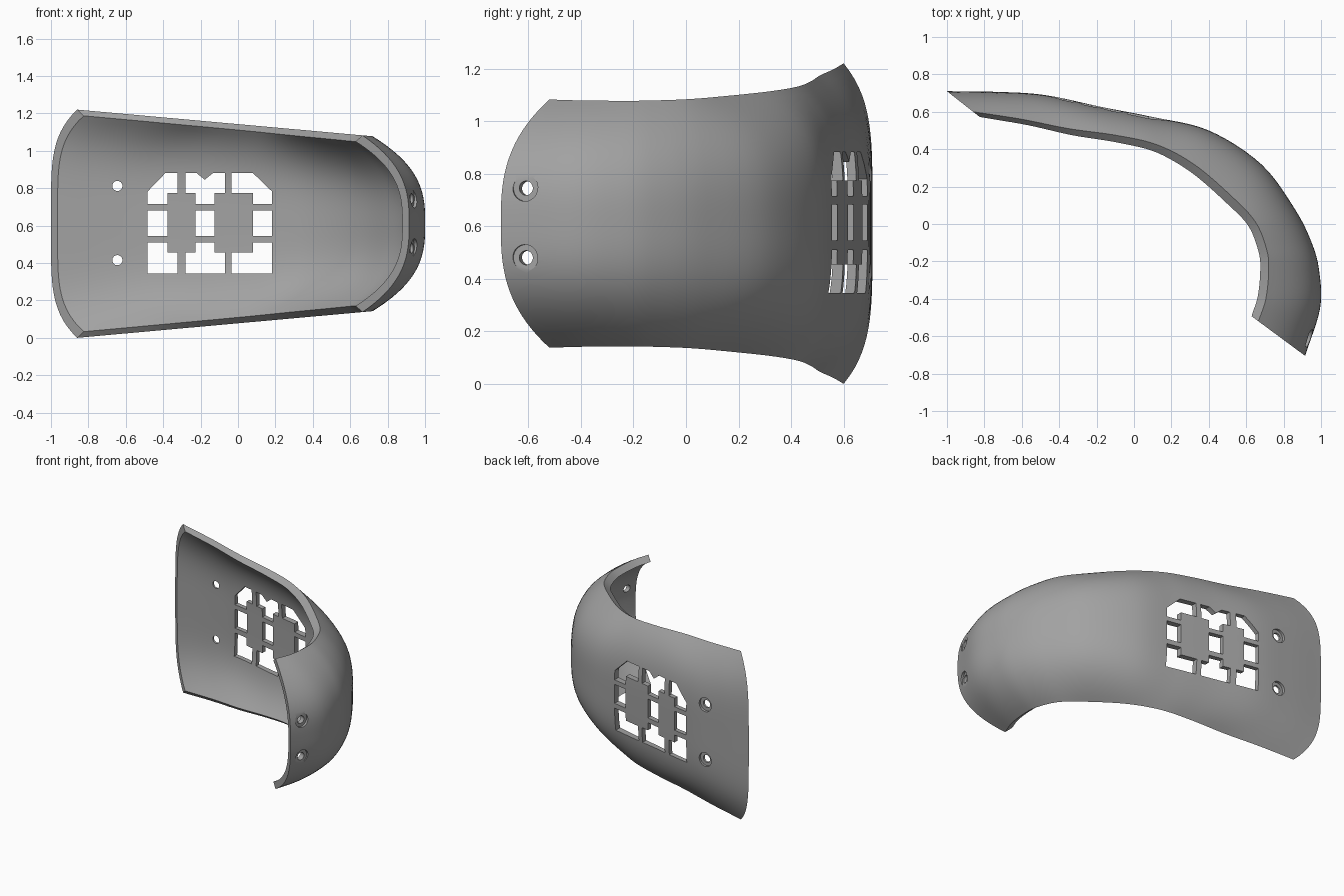
import bpy, bmesh, math
from mathutils import Vector

old = bpy.data.objects.get("Cube")
if old:
    bpy.data.objects.remove(old)

MID = 0.61          # height of the centre line
WALL = 0.045        # wall thickness
NU, NT = 66, 40     # steps along and across the shell

# Plan outline of the crown (outermost line) and of the rim (upper and lower edges)
CROWN = [(-1, .71), (-.75, .707), (-.48, .69), (-.17, .625), (.1, .572), (.4, .5),
         (.68, .32), (.86, .08), (.95, -.1), (.99, -.25), (.995, -.45), (.915, -.705)]
RIM = [(-.86, .6), (-.6, .56), (-.35, .51), (-.1, .475), (.12, .425), (.32, .32),
       (.52, .15), (.65, .01), (.71, -.14), (.72, -.25), (.705, -.4), (.665, -.52)]


def spline(points, u):
    """Catmull-Rom point at u in 0..1."""
    p = [Vector(q) for q in points]
    p = [2 * p[0] - p[1]] + p + [2 * p[-1] - p[-2]]
    s = u * (len(points) - 1)
    i = min(int(s), len(points) - 2)
    t = s - i
    a, b, c, d = p[i:i + 4]
    return 0.5 * (2 * b + (c - a) * t + (2 * a - 5 * b + 4 * c - d) * t * t
                  + (3 * b - a - 3 * c + d) * t ** 3)


def new_object(name, bm):
    bmesh.ops.recalc_face_normals(bm, faces=bm.faces)
    mesh = bpy.data.meshes.new(name)
    bm.to_mesh(mesh)
    bm.free()
    obj = bpy.data.objects.new(name, mesh)
    bpy.context.collection.objects.link(obj)
    return obj


def subtract(obj, cutter):
    """Cut one object from another, then drop the cutter."""
    cutter.hide_render = True
    mod = obj.modifiers.new("cut", 'BOOLEAN')
    mod.operation, mod.solver, mod.object = 'DIFFERENCE', 'EXACT', cutter
    bpy.context.view_layer.objects.active = obj
    bpy.ops.object.modifier_apply(modifier=mod.name)
    bpy.data.objects.remove(cutter)


def add_prism(bm, outline, y0, y1):
    """Solid with an x-z outline, running along y."""
    ends = [[bm.verts.new((x, y, z)) for x, z in outline] for y in (y0, y1)]
    n = len(outline)
    for ring in ends:
        bm.faces.new(ring)
    for i in range(n):
        j = (i + 1) % n
        bm.faces.new((ends[0][i], ends[0][j], ends[1][j], ends[1][i]))


def rectangle(x, z):
    return [(x[0], z[0]), (x[1], z[0]), (x[1], z[1]), (x[0], z[1])]


def cylinder(name, start, end, radius):
    start, end = Vector(start), Vector(end)
    axis = end - start
    bm = bmesh.new()
    bmesh.ops.create_cone(bm, cap_ends=True, segments=32, radius1=radius,
                          radius2=radius, depth=axis.length)
    bmesh.ops.rotate(bm, verts=bm.verts,
                     matrix=Vector((0, 0, 1)).rotation_difference(axis).to_matrix())
    bmesh.ops.translate(bm, verts=bm.verts, vec=(start + end) / 2)
    return new_object(name, bm)


# Curved shell: each station is a closed loop, out along the crown and back inside
bm = bmesh.new()
loops = []
for k in range(NU + 1):
    u = k / NU
    crown, rim = spline(CROWN, u), spline(RIM, u)
    inward = (rim - crown).normalized() * WALL
    half = 0.4675 + 0.0902 * (0.72 - rim.x)
    power = 4.6 - 1.8 * min(1, u * 1.5)
    loop = []
    for side, order in ((0, 1), (1, -1)):
        for i in range(NT + 1):
            t = order * (2 * i / NT - 1)
            p = crown.lerp(rim, abs(t) ** power) + inward * side
            loop.append(bm.verts.new((p.x, p.y, MID + t * (half - 0.033 * side))))
    loops.append(loop)
count = len(loops[0])
for a, b in zip(loops, loops[1:]):
    for i in range(count):
        j = (i + 1) % count
        bm.faces.new((a[i], a[j], b[j], b[i]))
for loop in (loops[0], loops[-1]):
    for i in range(NT):
        bm.faces.new((loop[i], loop[i + 1], loop[count - 2 - i], loop[count - 1 - i]))
shell = new_object("curved_shell", bm)

# Window grid, less two solid blocks, two clipped corners and a small notch
bm = bmesh.new()
for x in ((-.485, -.323), (-.28, -.07), (-.035, .183)):
    for z in ((.345, .51), (.545, .682), (.715, .882)):
        add_prism(bm, rectangle(x, z), .3, .9)
windows = new_object("window_cutter", bm)
bm = bmesh.new()
for x in ((-.377, -.227), (-.125, .08)):
    add_prism(bm, rectangle(x, (.455, .775)), .2, 1)
add_prism(bm, [(-.5, .765), (-.5, .9), (-.37, .9)], .2, 1)
add_prism(bm, [(.2, .765), (.2, .9), (.06, .9)], .2, 1)
add_prism(bm, [(-.245, .9), (-.178, .845), (-.11, .9)], .2, 1)
subtract(windows, new_object("window_blocks", bm))
subtract(shell, windows)

# Screw holes with counterbores on the outer face
for z in (.415, .812):
    subtract(shell, cylinder("hole", (-.645, .5, z), (-.645, .9, z), .027))
    subtract(shell, cylinder("counterbore", (-.645, .684, z), (-.645, .9, z), .05))
for z in (.48, .745):
    mouth, out = Vector((.95, -.615, z)), Vector((.96, -.28, 0)).normalized()
    subtract(shell, cylinder("hole", mouth - out * .2, mouth + out * .2, .027))
    subtract(shell, cylinder("counterbore", mouth - out * .022, mouth + out * .2, .05))

# Plain grey finish
grey = bpy.data.materials.new("plain_grey")
grey.use_nodes = True
colour = (0.36, 0.36, 0.36, 1)
grey.diffuse_color = colour
grey.node_tree.nodes["Principled BSDF"].inputs["Base Color"].default_value = colour
shell.data.materials.clear()
shell.data.materials.append(grey)

bpy.ops.object.select_all(action='DESELECT')
shell.select_set(True)
bpy.context.view_layer.objects.active = shell
bpy.ops.object.shade_smooth_by_angle(angle=math.radians(30))
